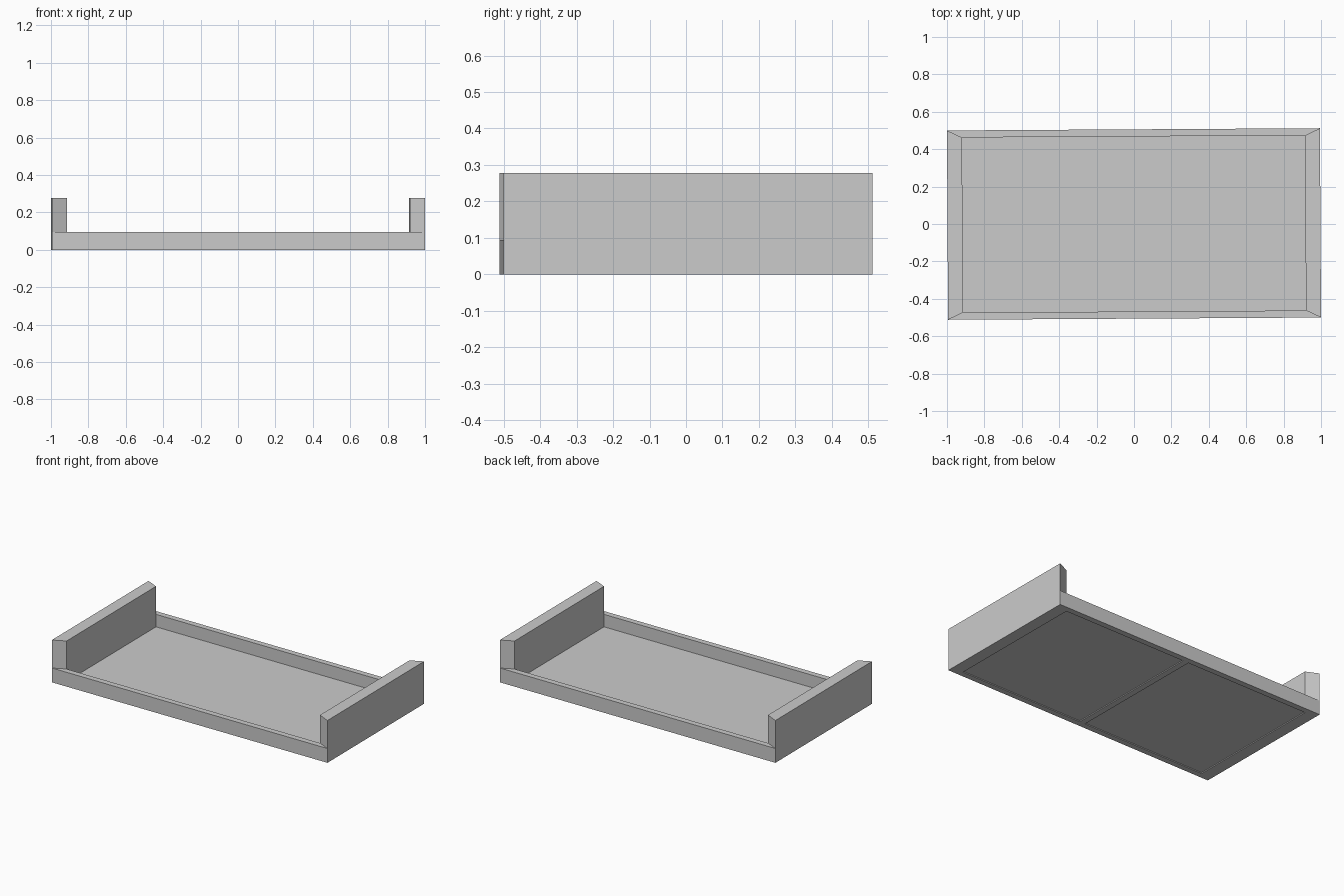
import bpy, bmesh
from mathutils import Matrix

if "Cube" in bpy.data.objects:
    bpy.data.objects.remove(bpy.data.objects["Cube"])

HX, HY = 0.997, 0.506      # outer half sizes
IX, IY = 0.917, 0.468      # inner half sizes
TURN = Matrix.Rotation(0.006, 4, 'Z')   # the tray sits very slightly turned


def prism(name, outline, z0, z1):
    """Extrude a flat outline from z0 to z1."""
    bm = bmesh.new()
    face = bm.faces.new([bm.verts.new((x, y, z0)) for x, y in outline])
    ext = bmesh.ops.extrude_face_region(bm, geom=[face])
    top = [v for v in ext["geom"] if isinstance(v, bmesh.types.BMVert)]
    bmesh.ops.translate(bm, verts=top, vec=(0, 0, z1 - z0))
    bmesh.ops.transform(bm, matrix=TURN, verts=bm.verts)
    bmesh.ops.recalc_face_normals(bm, faces=bm.faces)
    mesh = bpy.data.meshes.new(name)
    bm.to_mesh(mesh)
    bm.free()
    obj = bpy.data.objects.new(name, mesh)
    bpy.context.collection.objects.link(obj)
    return obj


def rect(x0, x1, y0, y1):
    return [(x0, y0), (x1, y0), (x1, y1), (x0, y1)]


# Tall end boards and low side rails, mitred at the corners
for s, end, side in ((-1, "left", "front"), (1, "right", "back")):
    prism(end + "_end_board",
          [(s * HX, -HY), (s * HX, HY), (s * IX, IY), (s * IX, -IY)], 0, 0.278)
    prism(side + "_rail",
          [(-HX, s * HY), (HX, s * HY), (IX, s * IY), (-IX, s * IY)], 0, 0.094)

# Thin floor, slightly recessed underneath
prism("floor_panel", rect(-IX, IX, -IY, IY), 0.006, 0.012)

# Cross bar dividing the underside in two
prism("cross_bar", rect(-0.02, 0.02, -IY, IY), 0, 0.006)
